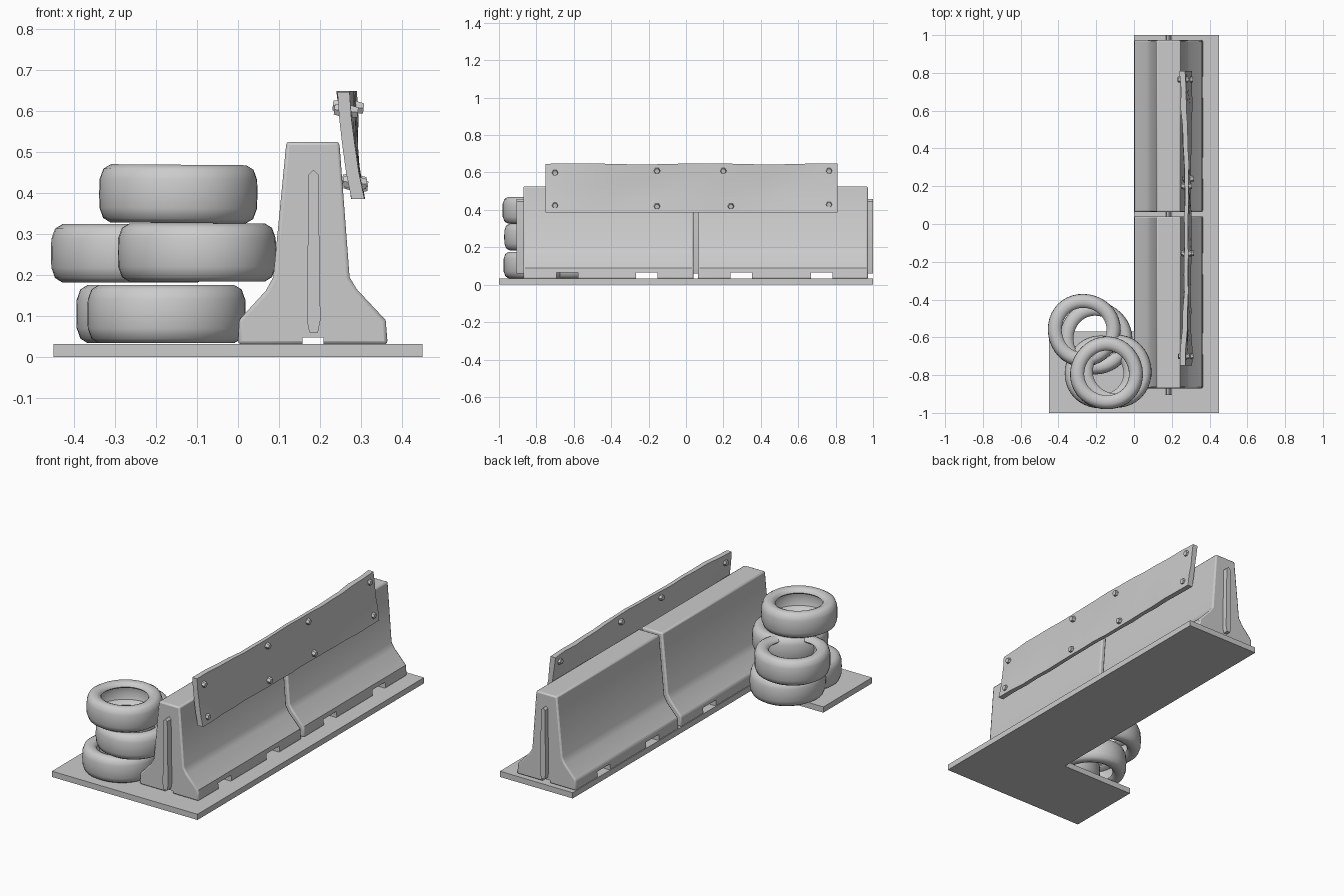
import bpy, bmesh, math, random
from mathutils import Matrix, Vector

if "Cube" in bpy.data.objects:
    bpy.data.objects.remove(bpy.data.objects["Cube"])

random.seed(4)
grey = bpy.data.materials.new("plain grey")
grey.diffuse_color = (0.6, 0.6, 0.6, 1)
grey.use_nodes = True
grey.node_tree.nodes["Principled BSDF"].inputs["Base Color"].default_value = grey.diffuse_color


def finish(name, bm, angle=35, smooth=True):
    bmesh.ops.recalc_face_normals(bm, faces=bm.faces)
    mesh = bpy.data.meshes.new(name)
    bm.to_mesh(mesh)
    bm.free()
    mesh.materials.append(grey)
    ob = bpy.data.objects.new(name, mesh)
    bpy.context.collection.objects.link(ob)
    if smooth:
        bpy.ops.object.select_all(action='DESELECT')
        bpy.context.view_layer.objects.active = ob
        ob.select_set(True)
        bpy.ops.object.shade_smooth_by_angle(angle=math.radians(angle))
    return ob


def prism(bm, points, offset):
    """Extrude a closed outline along an offset vector."""
    face = bm.faces.new([bm.verts.new(p) for p in points])
    ext = bmesh.ops.extrude_face_region(bm, geom=[face])["geom"]
    bmesh.ops.translate(bm, vec=offset,
                        verts=[v for v in ext if isinstance(v, bmesh.types.BMVert)])


def box(bm, lo, hi):
    x0, y0, z0 = lo
    x1, y1, z1 = hi
    prism(bm, [(x0, y0, z0), (x1, y0, z0), (x1, y1, z0), (x0, y1, z0)], (0, 0, z1 - z0))


# L-shaped ground slab
bm = bmesh.new()
outline = [(-0.45, -1), (0.45, -1), (0.45, 1), (0, 1), (0, -0.57), (-0.45, -0.57)]
prism(bm, [(x, y, 0) for x, y in outline], (0, 0, 0.032))
finish("ground_slab", bm, smooth=False)

# Cutter for the forklift slots and the drain channel
bm = bmesh.new()
for y in (-0.635, -0.21, 0.295, 0.725):
    box(bm, (-0.1, y - 0.057, 0.0), (0.5, y + 0.057, 0.066))
slots = finish("slot_cutter", bm, smooth=False)
bm = bmesh.new()
box(bm, (0.157, -1.1, 0.0), (0.208, 1.1, 0.048))
channel = finish("channel_cutter", bm, smooth=False)
for cutter in (slots, channel):
    cutter.hide_render = True
    cutter.hide_viewport = True

# Two concrete barriers
PROFILE = [(0.0, 0.031), (0.002, 0.09), (0.068, 0.162), (0.086, 0.195), (0.118, 0.525),
           (0.247, 0.525), (0.272, 0.195), (0.290, 0.165), (0.360, 0.09), (0.365, 0.031)]
for name, y0, y1 in (("front_barrier", -0.87, 0.041), ("rear_barrier", 0.063, 0.973)):
    bm = bmesh.new()
    prism(bm, [(x, y0, z) for x, z in PROFILE], (0, y1 - y0, 0))
    ob = finish(name, bm)
    bevel = ob.modifiers.new("soft_edges", 'BEVEL')
    bevel.width = 0.008
    bevel.segments = 2
    bevel.limit_method = 'ANGLE'
    bevel.angle_limit = math.radians(40)
    for cutter in (slots, channel):
        cut = ob.modifiers.new("cut", 'BOOLEAN')
        cut.object = cutter
        cut.operation = 'DIFFERENCE'
        cut.solver = 'EXACT'

# Connector tongues on the ends and in the joint
TONGUE = [(0.174, 0.06), (0.195, 0.06), (0.201, 0.09), (0.196, 0.445),
          (0.184, 0.457), (0.172, 0.445), (0.168, 0.09)]
for name, y0, y1 in (("front_tongue", -0.905, -0.86), ("joint_tongue", 0.03, 0.075),
                     ("rear_tongue", 0.96, 1.0)):
    bm = bmesh.new()
    prism(bm, [(x, y0, z) for x, z in TONGUE], (0, y1 - y0, 0))
    finish(name, bm)


# Warped plank leaning on the barriers
def plank_x(y, t):
    top = 0.257 + 0.022 * (1 - (y / 0.78) ** 2)
    return (1 - t) * 0.292 + t * top - 0.006 * math.sin(math.pi * t)


bm = bmesh.new()
NY, NT = 16, 4
sides = []
for side in (-1, 1):
    sides.append([])
    for i in range(NY + 1):
        y = -0.75 + 1.56 * i / NY
        thick = 0.010 + 0.006 * abs(y)
        wave = 0.004 * math.sin(i * 1.9)
        row = []
        for j in range(NT + 1):
            t = j / NT
            z = 0.386 + (0.26 + 0.003 * math.sin(i * 0.9)) * t
            x = plank_x(y, t) + side * thick + wave * math.sin(3 * t + i)
            row.append(bm.verts.new((x + random.uniform(-0.002, 0.002), y, z)))
        sides[-1].append(row)
for g in sides:
    for i in range(NY):
        for j in range(NT):
            bm.faces.new((g[i][j], g[i + 1][j], g[i + 1][j + 1], g[i][j + 1]))
a, b = sides
for i in range(NY):
    for j in (0, NT):
        bm.faces.new((a[i][j], a[i + 1][j], b[i + 1][j], b[i][j]))
for j in range(NT):
    for i in (0, NY):
        bm.faces.new((a[i][j], a[i][j + 1], b[i][j + 1], b[i][j]))
finish("plank", bm, 40)

# Hexagonal through bolts
bm = bmesh.new()
for y, z in ((-0.70, 0.60), (-0.155, 0.61), (0.20, 0.61), (0.765, 0.61),
             (-0.70, 0.425), (-0.155, 0.42), (0.24, 0.42), (0.765, 0.43)):
    x = plank_x(y, (z - 0.386) / 0.26)
    mat = Matrix.Translation((x, y, z)) @ Matrix.Rotation(math.radians(97), 4, 'Y')
    for s in (-1, 1):
        off = mat @ Matrix.Translation((0, 0, s * 0.016))
        bmesh.ops.create_cone(bm, cap_ends=True, segments=6, radius1=0.019 if s > 0 else 0.014,
                              radius2=0.014 if s > 0 else 0.019, depth=0.026, matrix=off)
finish("plank_bolts", bm)

# Tyres: a hollow rounded section spun around the axis
HALF = [(0.193, 0.0), (0.192, 0.035), (0.183, 0.060), (0.165, 0.071), (0.142, 0.070),
        (0.125, 0.062), (0.119, 0.050), (0.126, 0.042), (0.155, 0.036), (0.165, 0.0)]
SECTION = HALF + [(r, -z) for r, z in HALF[-2:0:-1]]


def tyre(name, x, y, z, tilt=0.0):
    bm = bmesh.new()
    n = 40
    rings = []
    for i in range(n):
        a = 2 * math.pi * i / n
        sag = 1 + 0.012 * math.sin(3 * a + x * 20)
        rings.append([bm.verts.new((r * sag * math.cos(a), r * sag * math.sin(a), h))
                      for r, h in SECTION])
    m = len(SECTION)
    for i in range(n):
        p, q = rings[i], rings[(i + 1) % n]
        for j in range(m):
            k = (j + 1) % m
            bm.faces.new((p[j], q[j], q[k], p[k]))
    bm.transform(Matrix.Translation((x, y, z)) @ Matrix.Rotation(tilt, 4, 'Y'))
    finish(name, bm, 60)


tyre("bottom_front_tyre", -0.175, -0.785, 0.105)
tyre("bottom_rear_tyre", -0.203, -0.605, 0.105)
tyre("middle_front_tyre", -0.098, -0.78, 0.255)
tyre("middle_rear_tyre", -0.265, -0.562, 0.253)
tyre("top_tyre", -0.145, -0.79, 0.398, 0.008)
